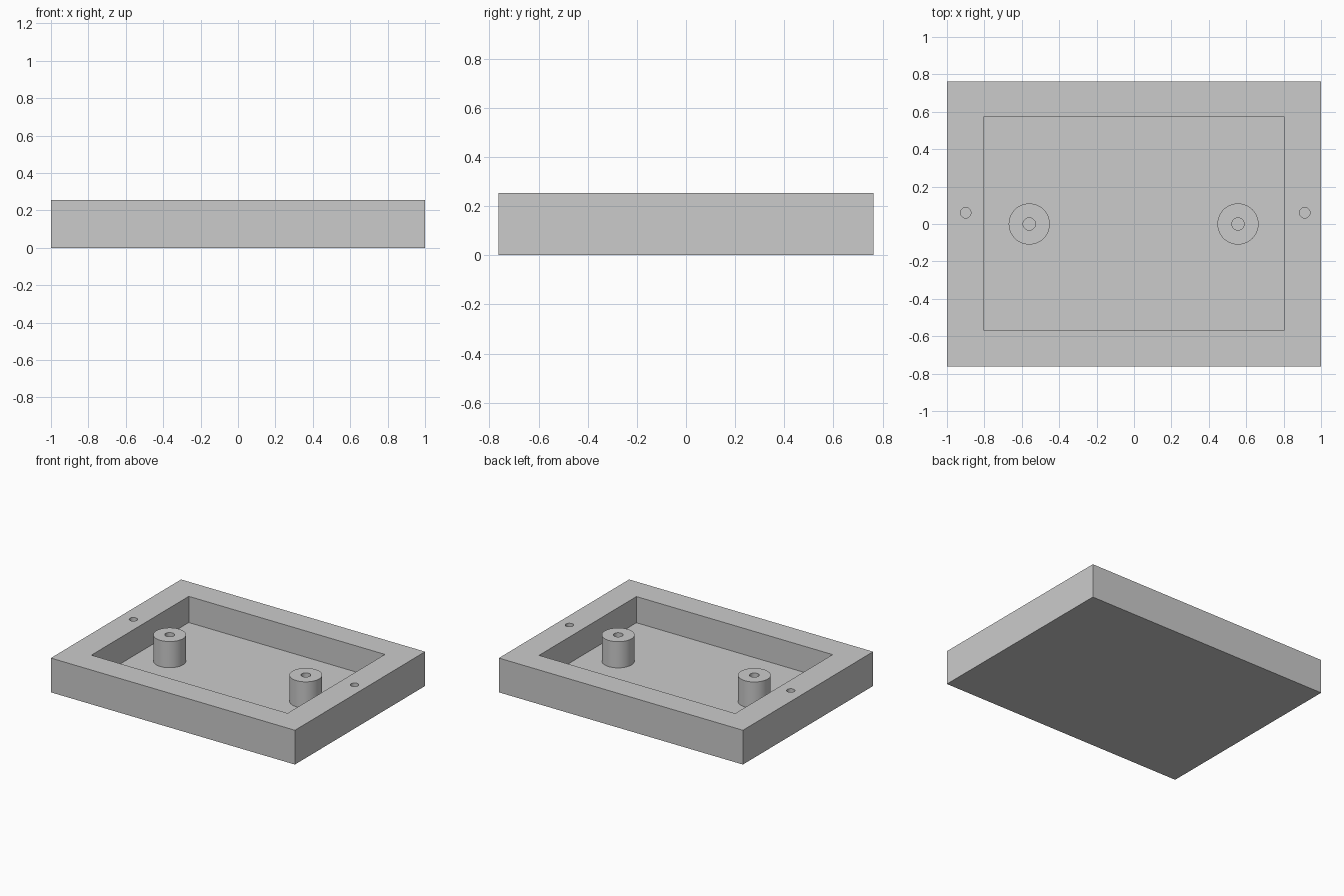
import bpy

HEIGHT = 0.254
FLOOR = 0.06

if "Cube" in bpy.data.objects:
    bpy.data.objects.remove(bpy.data.objects["Cube"], do_unlink=True)

# Single matte grey
grey = bpy.data.materials.new("light_grey")
grey.use_nodes = True
colour = (0.6, 0.6, 0.6, 1)
grey.diffuse_color = colour
grey.node_tree.nodes["Principled BSDF"].inputs["Base Color"].default_value = colour


def finish(obj, name):
    obj.name = name
    obj.data.materials.clear()
    obj.data.materials.append(grey)
    return obj


def box(name, x, y, half_x, half_y, bottom, top):
    bpy.ops.mesh.primitive_cube_add(size=2, location=(x, y, (bottom + top) / 2))
    obj = bpy.context.object
    obj.scale = (half_x, half_y, (top - bottom) / 2)
    bpy.ops.object.transform_apply(location=False, rotation=False, scale=True)
    return finish(obj, name)


def cylinder(name, x, y, radius, bottom, top):
    bpy.ops.mesh.primitive_cylinder_add(
        vertices=48, radius=radius, depth=top - bottom,
        location=(x, y, (bottom + top) / 2))
    return finish(bpy.context.object, name)


def cut(target, cutter):
    cutter.hide_render = True
    mod = target.modifiers.new("cut", "BOOLEAN")
    mod.operation = "DIFFERENCE"
    mod.solver = "EXACT"
    mod.object = cutter
    bpy.ops.object.select_all(action="DESELECT")
    target.select_set(True)
    bpy.context.view_layer.objects.active = target
    bpy.ops.object.modifier_apply(modifier=mod.name)
    bpy.data.objects.remove(cutter, do_unlink=True)


def smooth(obj):
    bpy.ops.object.select_all(action="DESELECT")
    obj.select_set(True)
    bpy.context.view_layer.objects.active = obj
    bpy.ops.object.shade_smooth_by_angle()


# Tray with a rectangular cavity
tray = box("tray", 0, 0, 1, 0.762, 0, HEIGHT)
cut(tray, box("cavity_cutter", 0, 0.002, 0.804, 0.57, FLOOR, HEIGHT + 0.1))

# Screw holes in the side rims
for x in (-0.9, 0.913):
    cut(tray, cylinder("rim_hole_cutter", x, 0.06, 0.028, FLOOR, HEIGHT + 0.1))
smooth(tray)

# Hollow mounting posts, flush with the rim
for side, x in (("right", -0.56), ("left", 0.556)):
    post = cylinder(side + "_post", x, 0, 0.11, FLOOR - 0.01, HEIGHT)
    cut(post, cylinder("post_hole_cutter", x, 0, 0.033, FLOOR, HEIGHT + 0.1))
    smooth(post)
